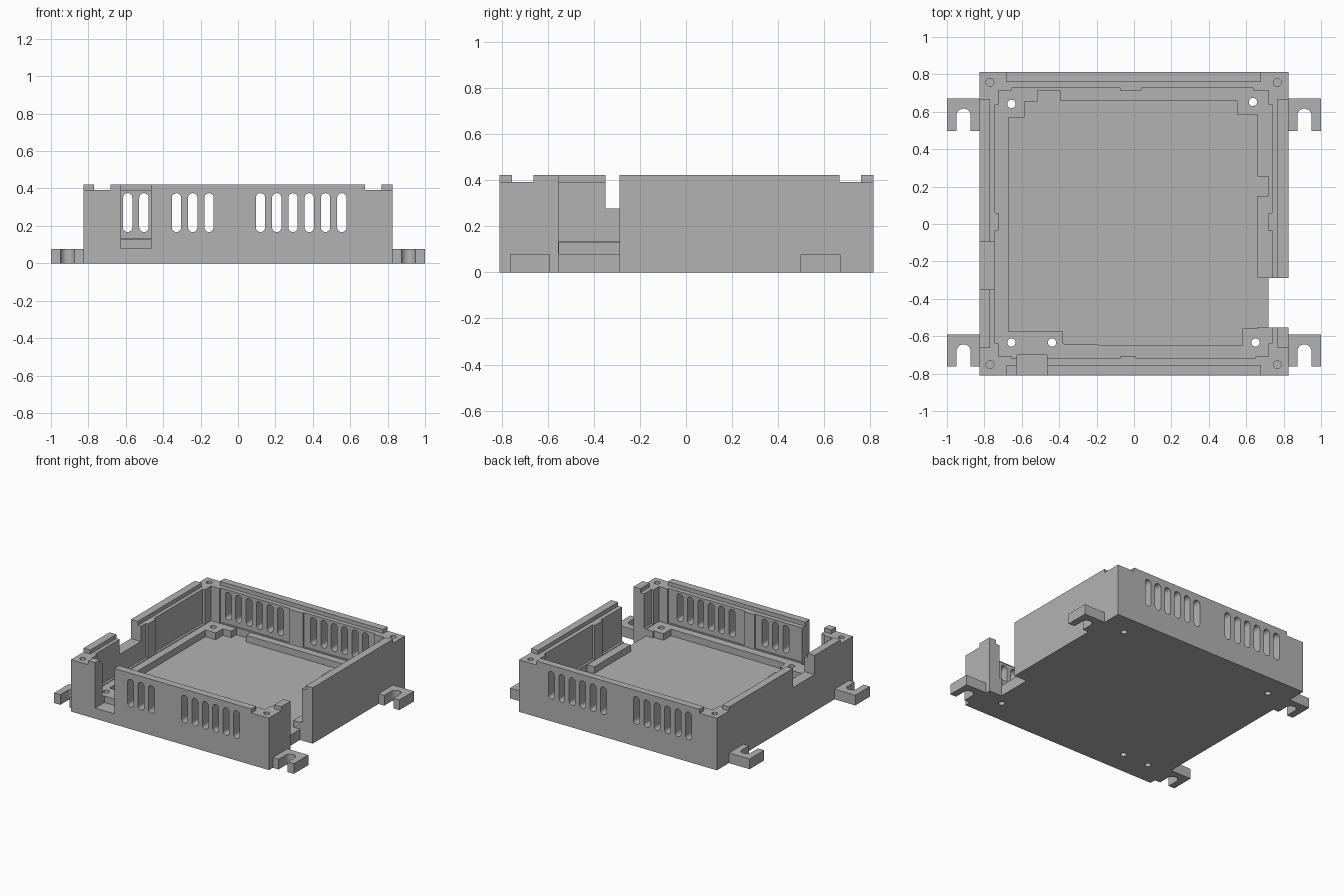
import bpy, bmesh, math

if "Cube" in bpy.data.objects:
    bpy.data.objects.remove(bpy.data.objects["Cube"])

grey = bpy.data.materials.new("plain grey")
grey.diffuse_color = (0.45, 0.45, 0.45, 1)
grey.use_nodes = True
grey.node_tree.nodes["Principled BSDF"].inputs["Base Color"].default_value = grey.diffuse_color


def prism(name, pts, lo, hi, axis="z"):
    """Extrude a 2D outline: (x, y) along z, or (x, z) along y."""
    put = (lambda a, b, c: (a, b, c)) if axis == "z" else (lambda a, b, c: (a, c, b))
    bm = bmesh.new()
    rings = [[bm.verts.new(put(a, b, c)) for a, b in pts] for c in (lo, hi)]
    n = len(pts)
    bm.faces.new(rings[0])
    bm.faces.new(rings[1])
    for i in range(n):
        j = (i + 1) % n
        bm.faces.new((rings[0][i], rings[0][j], rings[1][j], rings[1][i]))
    bmesh.ops.recalc_face_normals(bm, faces=bm.faces)
    mesh = bpy.data.meshes.new(name)
    bm.to_mesh(mesh)
    bm.free()
    mesh.materials.append(grey)
    ob = bpy.data.objects.new(name, mesh)
    bpy.context.collection.objects.link(ob)
    return ob


def box(name, x0, x1, y0, y1, z0, z1):
    return prism(name, [(x0, y0), (x1, y0), (x1, y1), (x0, y1)], z0, z1)


def arc(cx, cy, r, a0, a1, n):
    return [(cx + r * math.cos(math.radians(a0 + (a1 - a0) * i / n)),
             cy + r * math.sin(math.radians(a0 + (a1 - a0) * i / n))) for i in range(n + 1)]


def cut(cutter):
    bpy.context.view_layer.objects.active = tray
    m = tray.modifiers.new("cut", "BOOLEAN")
    m.operation, m.solver, m.object = "DIFFERENCE", "EXACT", cutter
    bpy.ops.object.modifier_apply(modifier=m.name)
    bpy.data.objects.remove(cutter)


def cut_box(*dims):
    cut(box("cutter", *dims))


def cut_hole(x, y, r, z0, z1):
    cut(prism("cutter", arc(x, y, r, 0, 360, 24)[:-1], z0, z1))


# Tray body with the main cavity above the stepped ledge
tray = box("tray_body", -0.827, 0.825, -0.81, 0.813, 0, 0.422)
cut_box(-0.725, 0.72, -0.708, 0.715, 0.13, 0.6)

# Lower floor pocket, leaving the ledge and mounting pads
cut(prism("cutter", [
    (-0.67, -0.575), (-0.38, -0.575), (-0.38, -0.64), (-0.29, -0.645), (0.58, -0.65),
    (0.58, -0.56), (0.66, -0.56), (0.66, -0.55), (0.72, -0.55), (0.72, -0.285),
    (0.66, -0.285), (0.66, 0.15), (0.72, 0.15), (0.72, 0.255), (0.66, 0.255),
    (0.66, 0.585), (0.55, 0.585), (0.55, 0.66), (-0.395, 0.66), (-0.395, 0.715),
    (-0.515, 0.715), (-0.515, 0.655), (-0.585, 0.655), (-0.585, 0.57), (-0.67, 0.57)],
    0.08, 0.2))

# Rim step and low corners, leaving a locating lip on each wall
cut_box(-0.77, 0.768, -0.755, 0.76, 0.392, 0.6)
for x0, x1 in ((-0.9, -0.683), (0.68, 0.9)):
    for y0, y1 in ((-0.9, -0.662), (0.667, 0.9)):
        cut_box(x0, x1, y0, y1, 0.392, 0.6)

# Shallow recesses on the inner wall faces
for y0, y1 in ((0.06, 0.64), (-0.64, -0.035)):
    cut_box(-0.743, -0.6, y0, y1, 0.135, 0.6)
    cut_box(0.6, 0.737, y0, y1, 0.135, 0.6)
for x0, x1 in ((-0.655, -0.075), (0.04, 0.635)):
    cut_box(x0, x1, 0.6, 0.727, 0.135, 0.6)
for x0, x1 in ((-0.655, -0.075), (0.01, 0.65)):
    cut_box(x0, x1, -0.72, -0.6, 0.135, 0.6)

# Cable openings: front, right (through the floor edge) and left
cut_box(-0.625, -0.465, -0.9, -0.7, 0.08, 0.6)
cut_box(0.719, 0.9, -0.553, -0.288, -0.1, 0.6)
cut_box(-0.9, -0.7, -0.35, -0.095, 0.278, 0.6)

# Vent slots in the front and back walls
left_slots = [-0.59 + 0.087 * i for i in range(6)]
right_slots = [0.12 + 0.087 * i for i in range(6)]
for xs, y0, y1 in ((left_slots[3:] + right_slots, -0.9, -0.65),
                   (left_slots + right_slots, 0.65, 0.9)):
    for x in xs:
        outline = arc(x, 0.35, 0.025, 0, 180, 10) + arc(x, 0.192, 0.025, 180, 360, 10)
        cut(prism("cutter", outline, y0, y1, "y"))

# Mounting holes through the pads, blind screw holes in the corners
for x, y in ((-0.655, 0.642), (0.636, 0.652), (-0.655, -0.634), (-0.438, -0.634), (0.65, -0.634)):
    cut_hole(x, y, 0.022, -0.1, 0.3)
for x in (-0.77, 0.766):
    for y in (-0.752, 0.757):
        cut_hole(x, y, 0.021, 0.2, 0.6)

# Hooked mounting ears, open toward the front
parts = [tray]
for side, name in ((-1, "left"), (1, "right")):
    for y, place in ((-0.763, "front"), (0.497, "back")):
        pts = [(0.82, y), (0.873, y)] + arc(0.911, y + 0.082, 0.038, 0, 180, 12)[::-1]
        pts += [(0.949, y), (1.0, y), (1.0, y + 0.173), (0.82, y + 0.173)]
        parts.append(prism(f"{place}_{name}_ear", [(side * a, b) for a, b in pts], 0, 0.077))

# Smooth the rounded slots and holes, keeping hard edges
for ob in parts:
    ob.select_set(True)
bpy.context.view_layer.objects.active = tray
bpy.ops.object.shade_smooth_by_angle(angle=math.radians(35))
